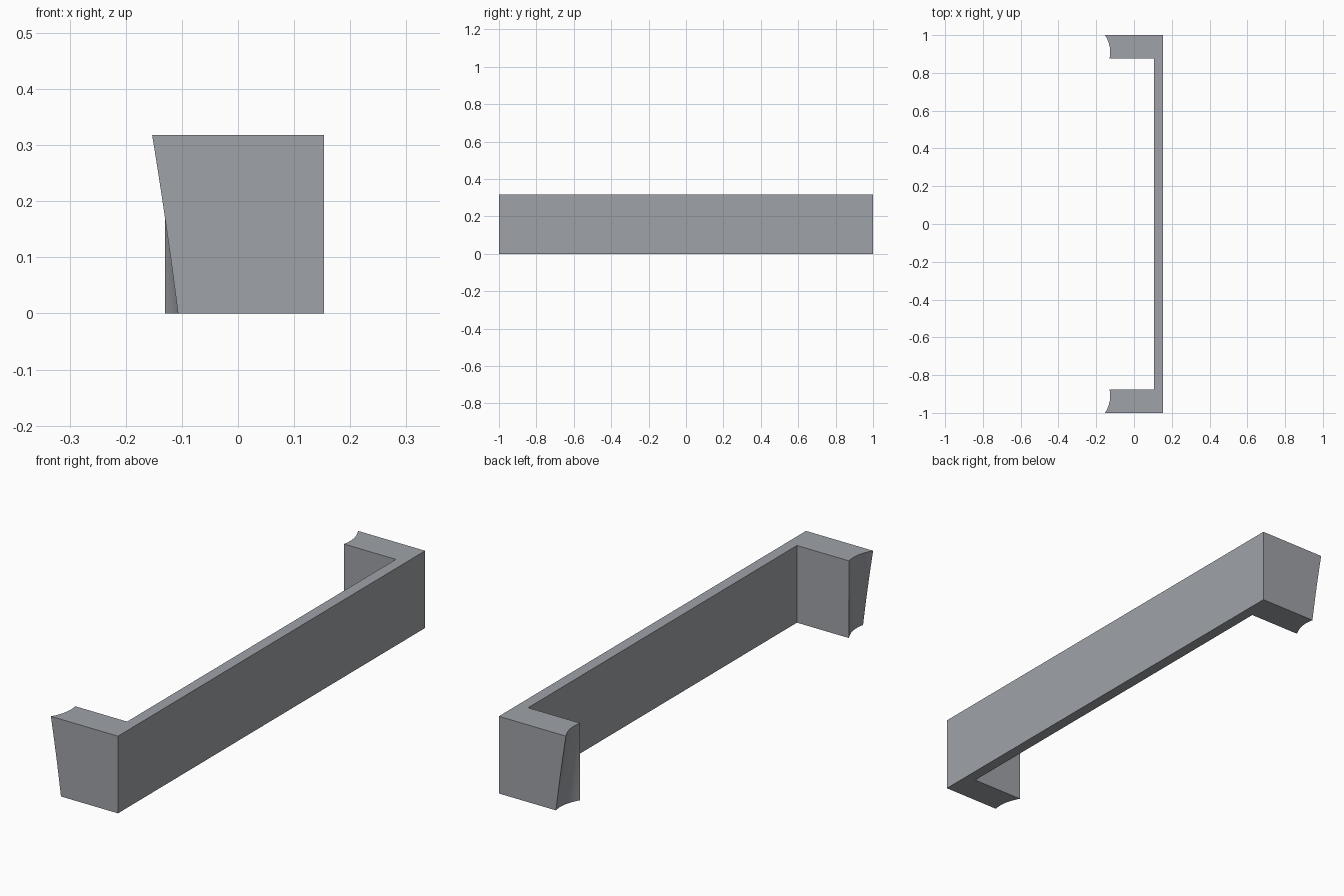
import bpy, bmesh

if "Cube" in bpy.data.objects:
    bpy.data.objects.remove(bpy.data.objects["Cube"])

HEIGHT = 0.318
BACK, PANEL = 0.153, 0.107      # outer and inner face of the long panel
INNER = 0.875                   # inner side of the end legs
ARC, LAYERS = 14, 10

grey = bpy.data.materials.new("satin grey")
grey.diffuse_color = (0.345, 0.362, 0.388, 1)
grey.use_nodes = True
grey.node_tree.nodes["Principled BSDF"].inputs["Base Color"].default_value = grey.diffuse_color


def leg_tip(t):
    """Hollow tip curve of one leg, outer edge to inner edge; t runs 0 bottom to 1 top."""
    outer = -0.107 - 0.046 * t + 0.006 * t * (1 - t)
    pts = []
    for i in range(ARC + 1):
        s = i / ARC
        x = outer + (-0.13 - outer) * s + 0.013 * 4 * s * (1 - s)
        pts.append((x, 1 + (INNER - 1) * s))
    return pts


def outline(t):
    """Counter-clockwise U-shaped section."""
    tip = leg_tip(t)
    upper = [(BACK, 1)] + tip + [(PANEL, INNER)]
    lower = [(x, -y) for x, y in reversed(upper)]
    return upper + lower


# Bracket: stacked sections joined into one solid
bm = bmesh.new()
rings = []
for k in range(LAYERS + 1):
    t = k / LAYERS
    rings.append([bm.verts.new((x, y, HEIGHT * t)) for x, y in outline(t)])
n = len(rings[0])
for a, b in zip(rings, rings[1:]):
    for i in range(n):
        j = (i + 1) % n
        bm.faces.new((a[i], a[j], b[j], b[i]))
bm.faces.new(rings[0][::-1])
bm.faces.new(rings[-1])
bmesh.ops.recalc_face_normals(bm, faces=bm.faces)

mesh = bpy.data.meshes.new("bracket")
bm.to_mesh(mesh)
bm.free()
mesh.materials.append(grey)
bracket = bpy.data.objects.new("bracket", mesh)
bpy.context.collection.objects.link(bracket)

# Smooth hollow tips, sharp edges elsewhere
bpy.context.view_layer.objects.active = bracket
bracket.select_set(True)
bpy.ops.object.shade_smooth_by_angle(angle=0.5)
